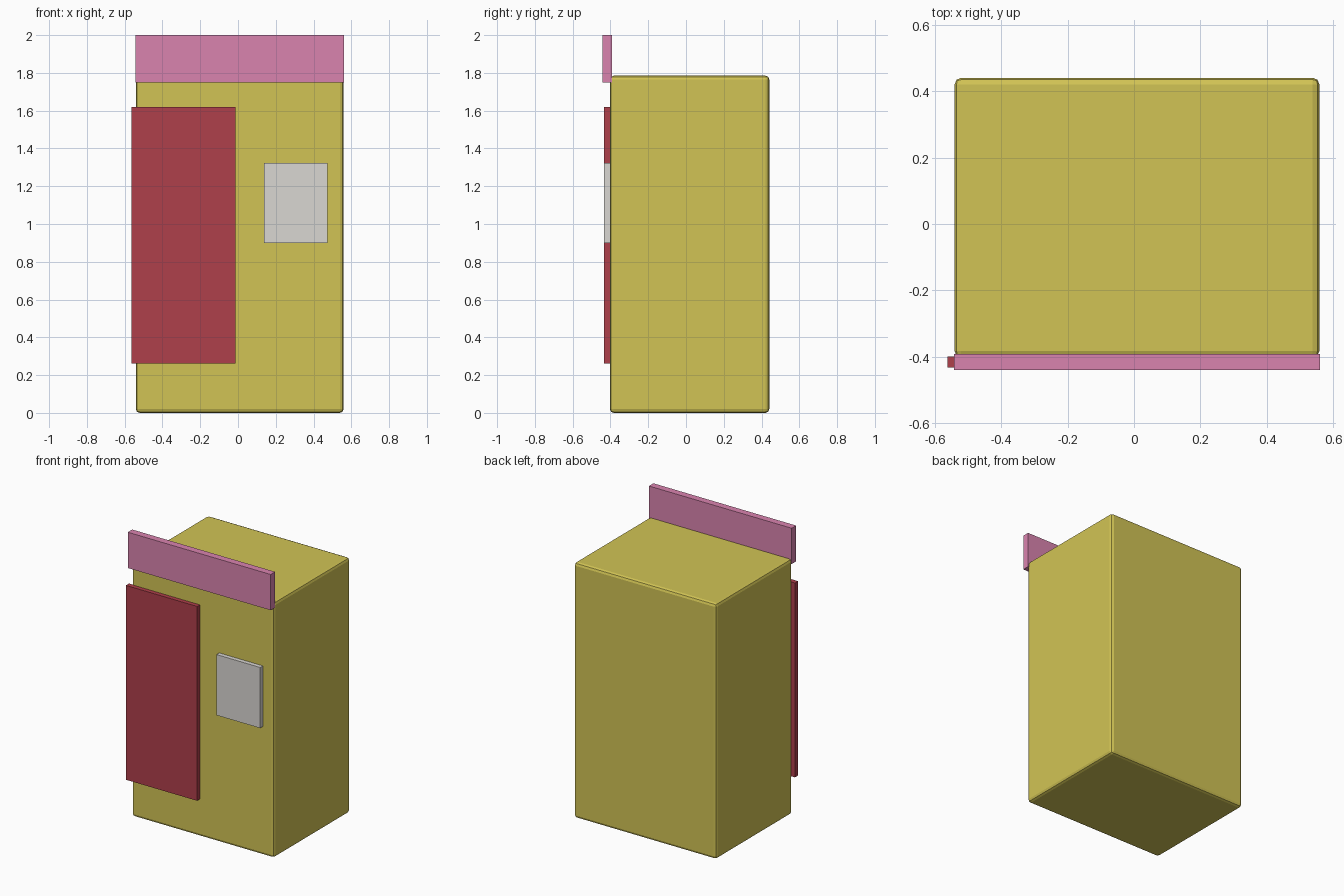
import bpy

if "Cube" in bpy.data.objects:
    bpy.data.objects.remove(bpy.data.objects["Cube"])

def box(name, lo, hi, color, bevel=0.0):
    """Box between two corners, optionally with rounded edges."""
    size = [b - a for a, b in zip(lo, hi)]
    mid = [(a + b) / 2 for a, b in zip(lo, hi)]
    bpy.ops.mesh.primitive_cube_add(size=1, location=mid)
    ob = bpy.context.object
    ob.name = name
    ob.scale = size
    bpy.ops.object.transform_apply(location=False, rotation=False, scale=True)
    mat = bpy.data.materials.new(name + "_paint")
    mat.diffuse_color = (*color, 1)
    mat.use_nodes = True
    mat.node_tree.nodes["Principled BSDF"].inputs["Base Color"].default_value = mat.diffuse_color
    ob.data.materials.append(mat)
    if bevel:
        mod = ob.modifiers.new("rounded_edges", 'BEVEL')
        mod.width = bevel
        mod.segments = 2
    return ob

# Cabinet with softened edges
box("cabinet", (-0.541, -0.403, 0.0), (0.559, 0.441, 1.785), (0.64, 0.55, 0.09), 0.02)

# Header sign along the top front edge
box("header_sign", (-0.543, -0.441, 1.75), (0.561, -0.392, 2.0), (0.70, 0.23, 0.43))

# Large front panel
box("front_panel", (-0.563, -0.433, 0.262), (-0.013, -0.399, 1.62), (0.43, 0.05, 0.07))

# Small control panel
box("control_panel", (0.137, -0.433, 0.9), (0.475, -0.399, 1.324), (0.70, 0.68, 0.65))
